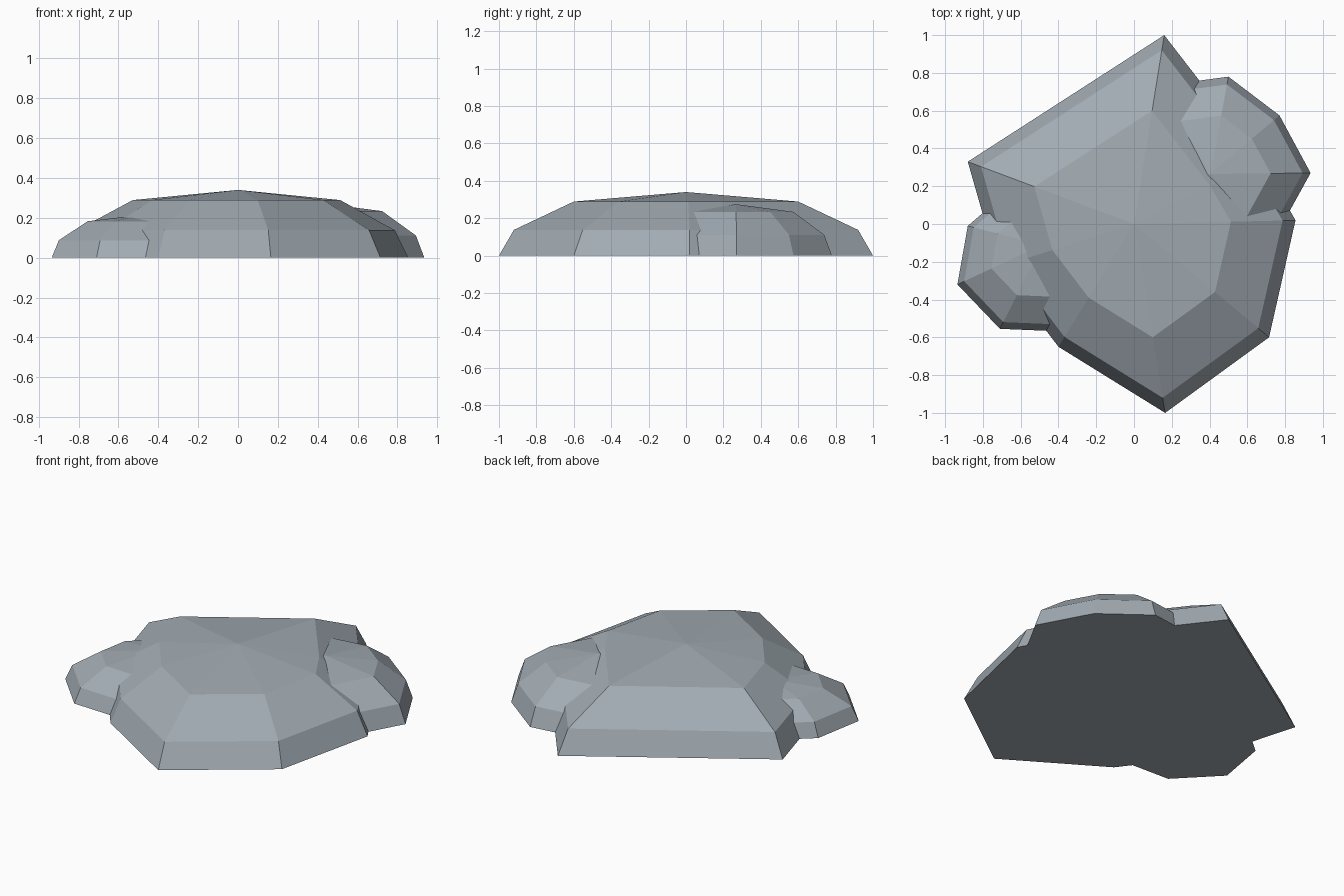
import bpy
import bmesh

cube = bpy.data.objects.get("Cube")
if cube:
    bpy.data.objects.remove(cube, do_unlink=True)

# Slate grey stone
stone = bpy.data.materials.new("slate_grey")
stone.use_nodes = True
GREY = (0.36, 0.41, 0.45, 1.0)
stone.diffuse_color = GREY
stone.node_tree.nodes["Principled BSDF"].inputs["Base Color"].default_value = GREY


def rock(name, centre, outline, height):
    """Faceted dome: the outline shrinks towards the centre in steps, up to a peak."""
    cx, cy = centre
    bm = bmesh.new()
    rings = []
    for scale, level in ((1.0, 0.0), (0.92, 0.405), (0.6, 0.85)):
        rings.append([bm.verts.new((cx + (x - cx) * scale, cy + (y - cy) * scale,
                                    height * level)) for x, y in outline])
    peak = bm.verts.new((cx, cy, height))
    n = len(outline)
    for i in range(n):
        j = (i + 1) % n
        for low, high in zip(rings, rings[1:]):
            bm.faces.new((low[i], low[j], high[j], high[i]))
        bm.faces.new((rings[-1][i], rings[-1][j], peak))
    bm.faces.new(rings[0])
    bmesh.ops.recalc_face_normals(bm, faces=bm.faces[:])
    mesh = bpy.data.meshes.new(name)
    bm.to_mesh(mesh)
    bm.free()
    mesh.materials.append(stone)
    obj = bpy.data.objects.new(name, mesh)
    bpy.context.collection.objects.link(obj)
    return obj


# Large central boulder
rock("main_rock", (0, 0),
     [(0.16, 1.0), (-0.88, 0.33), (-0.72, -0.23), (-0.4, -0.65),
      (0.165, -1.0), (0.715, -0.6), (0.855, 0.02), (0.67, 0.34)], 0.34)

# Smaller boulder at the back left
rock("back_left_rock", (0.405, 0.265),
     [(0.935, 0.27), (0.77, 0.575), (0.5, 0.78), (0.13, 0.73),
      (-0.02, 0.27), (0.2, -0.1), (0.72, -0.12)], 0.275)

# Smallest boulder at the front right
rock("front_right_rock", (-0.485, -0.11),
     [(-0.88, -0.01), (-0.935, -0.32), (-0.71, -0.555), (-0.35, -0.57),
      (-0.1, -0.3), (-0.2, 0.15), (-0.67, 0.17)], 0.215)
